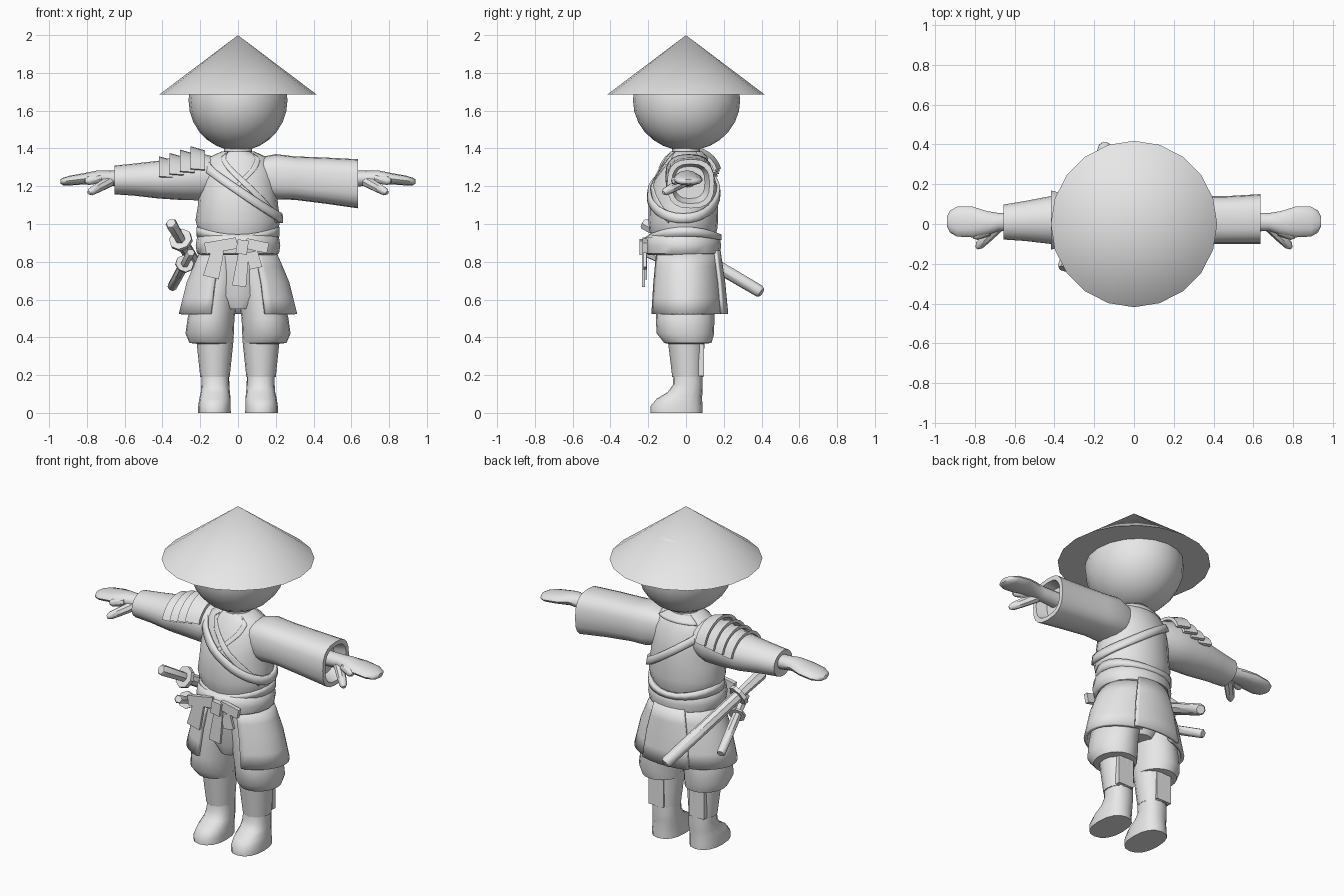
import bpy, bmesh, math
from mathutils import Vector, Matrix

cube = bpy.data.objects.get("Cube")
if cube:
    bpy.data.objects.remove(cube)

grey = bpy.data.materials.new("plain grey")
grey.use_nodes = True
grey.diffuse_color = (0.8, 0.8, 0.8, 1)
grey.node_tree.nodes["Principled BSDF"].inputs["Base Color"].default_value = (0.8, 0.8, 0.8, 1)


def finish(name, bm, angle=40):
    bmesh.ops.recalc_face_normals(bm, faces=bm.faces)
    mesh = bpy.data.meshes.new(name)
    bm.to_mesh(mesh)
    bm.free()
    mesh.materials.append(grey)
    ob = bpy.data.objects.new(name, mesh)
    bpy.context.collection.objects.link(ob)
    bpy.ops.object.select_all(action='DESELECT')
    ob.select_set(True)
    bpy.context.view_layer.objects.active = ob
    bpy.ops.object.shade_smooth_by_angle(angle=math.radians(angle))
    return ob


def bridge(bm, loops):
    n = len(loops[0])
    for p, q in zip(loops, loops[1:]):
        for i in range(n):
            j = (i + 1) % n
            bm.faces.new((p[i], p[j], q[j], q[i]))
    bm.faces.new(loops[0])
    bm.faces.new(loops[-1])


def loft(name, rings, axis='z', side=1, n=20, square=1.0, angle=40):
    """Rings of (x, y, z, a, b) skinned along an axis; side=-1 mirrors in x."""
    bm = bmesh.new()
    loops = []
    for x, y, z, a, b in rings:
        loop = []
        for i in range(n):
            t = 2 * math.pi * i / n
            c, s = math.cos(t), math.sin(t)
            u = a * math.copysign(abs(c) ** square, c)
            v = b * math.copysign(abs(s) ** square, s)
            p = (x + u, y + v, z) if axis == 'z' else (x, y + u, z + v)
            loop.append(bm.verts.new((side * p[0], p[1], p[2])))
        loops.append(loop)
    bridge(bm, loops)
    return finish(name, bm, angle)


def rod(name, start, end, stations, n=8, side=1):
    """Round rod between two points, with (fraction, radius) stations."""
    start, end = Vector(start), Vector(end)
    turn = (end - start).to_track_quat('Z', 'Y')
    bm = bmesh.new()
    loops = []
    for f, r in stations:
        loop = []
        for i in range(n):
            t = 2 * math.pi * i / n
            p = start.lerp(end, f) + turn @ Vector((r * math.cos(t), r * math.sin(t), 0))
            loop.append(bm.verts.new((p.x * side, p.y, p.z)))
        loops.append(loop)
    bridge(bm, loops)
    return finish(name, bm)


def sample(profile, z):
    for p, q in zip(profile, profile[1:]):
        if z <= q[2]:
            f = max(0, (z - p[2]) / (q[2] - p[2]))
            return [u + f * (v - u) for u, v in zip(p, q)]
    return profile[-1]


def wrap(name, profile, t0, t1, low, high, offset=0.012, thick=0.02, steps=16, rows=4):
    """Cloth strip hugging a profile from angle t0 to t1; low/high give its edges."""
    bm = bmesh.new()
    grid = []
    for i in range(steps + 1):
        f = i / steps
        t = math.radians(t0 + f * (t1 - t0))
        col = []
        for k in range(rows + 1):
            z = low(f) + (high(f) - low(f)) * k / rows
            x, y, _, a, b = sample(profile, z)
            col.append(bm.verts.new((x + (a + offset) * math.cos(t), y + (b + offset) * math.sin(t), z)))
        grid.append(col)
    for p, q in zip(grid, grid[1:]):
        for k in range(rows):
            bm.faces.new((p[k], q[k], q[k + 1], p[k + 1]))
    bmesh.ops.remove_doubles(bm, verts=bm.verts, dist=0.0005)
    ob = finish(name, bm)
    mod = ob.modifiers.new("thickness", 'SOLIDIFY')
    mod.thickness = thick
    return ob


def slab(name, centre, size, tilt=0, lean=0, taper=1.0):
    """Small cloth block, tilted in the front plane, narrowing toward the top."""
    bm = bmesh.new()
    bmesh.ops.create_cube(bm, size=1)
    for v in bm.verts:
        if v.co.z > 0:
            v.co.x *= taper
    bm.transform(Matrix.Translation(centre) @ Matrix.Rotation(math.radians(tilt), 4, 'Y')
                 @ Matrix.Rotation(math.radians(lean), 4, 'X') @ Matrix.Diagonal((*size, 1)))
    return finish(name, bm, 30)


# Hat, head and neck
bm = bmesh.new()
bmesh.ops.create_cone(bm, cap_ends=True, segments=20, radius1=0.418, radius2=0, depth=0.315,
                      matrix=Matrix.Translation((0, 0, 1.842)))
finish("straw_hat", bm)
bm = bmesh.new()
bmesh.ops.create_uvsphere(bm, u_segments=20, v_segments=14, radius=1)
bm.transform(Matrix.Translation((0, 0.003, 1.655)) @ Matrix.Diagonal((0.262, 0.284, 0.268, 1)))
finish("head", bm)
loft("neck", [(0, 0, 1.3, .08, .08), (0, 0, 1.44, .07, .07)])

# Jacket body, with collars and shoulder strap
torso = [(0, -.015, .92, .19, .165), (0, -.015, .97, .212, .18), (0, -.015, 1.02, .225, .185),
         (0, -.015, 1.1, .212, .183), (0, -.01, 1.2, .205, .175), (0, 0, 1.29, .2, .14),
         (0, 0, 1.35, .16, .11), (0, 0, 1.385, .085, .08)]
loft("jacket", torso)
wrap("outer_collar", torso, 235, 335, lambda f: 1.355 - .35 * f, lambda f: 1.385 - .33 * f, .006, .012)
wrap("inner_collar", torso, 315, 268, lambda f: 1.345 - .16 * f, lambda f: 1.385 - .17 * f, .003, .01)
wrap("back_collar", torso, 40, 140, lambda f: 1.345, lambda f: 1.385, .006, .012)
middle = lambda f: 1.18 - .15 * math.cos(2 * math.pi * f)
wrap("shoulder_strap", torso, 0, 360, lambda f: middle(f) - .026, lambda f: middle(f) + .026,
     .016, .016, 32, 2)

# Sleeves
loft("right_sleeve", [(.1, .01, 1.25, .1, .1), (.2, .015, 1.25, .13, .125), (.3, .02, 1.245, .125, .118),
                      (.42, .02, 1.235, .12, .1), (.55, .015, 1.235, .1, .085), (.655, .01, 1.233, .088, .076),
                      (.65, .01, 1.235, .06, .055)], 'x', -1)
loft("left_sleeve", [(.1, .01, 1.25, .1, .1), (.2, .015, 1.25, .125, .12), (.3, .02, 1.243, .12, .115),
                     (.46, .02, 1.23, .12, .122), (.635, .025, 1.213, .125, .13), (.635, .025, 1.213, .1, .105),
                     (.57, .02, 1.22, .08, .085)], 'x', 1, square=.75)

# Hands, boots and legs, both sides
for side, label in ((1, "left"), (-1, "right")):
    loft(label + "_hand", [(.54, .01, 1.237, .05, .045), (.68, .01, 1.242, .045, .04), (.74, .005, 1.248, .06, .036),
                           (.81, .01, 1.24, .077, .03), (.89, .012, 1.23, .075, .026), (.925, .012, 1.225, .055, .02),
                           (.94, .012, 1.225, .025, .012)], 'x', side, 12)
    rod(label + "_thumb", (.68, -.01, 1.225), (.79, -.12, 1.165), ((0, .03), (.55, .026), (.88, .022), (1, .01)), 8, side)
    rod(label + "_finger", (.73, -.035, 1.24), (.81, -.065, 1.225), ((0, .025), (.8, .022), (1, .01)), 8, side)
    loft(label + "_trouser_leg", [(.125, 0, .365, .085, .09), (.142, .01, .37, .115, .125), (.15, -.003, .42, .128, .152),
                                  (.143, -.005, .5, .124, .155), (.125, -.005, .6, .12, .155),
                                  (.1, -.005, .72, .11, .15), (.09, -.005, .86, .1, .14)], 'z', side)
    loft(label + "_shin_wrap", [(.122, .01, .19, .078, .083), (.122, 0, .4, .1, .098)], 'z', side, 16)
    loft(label + "_boot", [(.125, -.05, 0, .087, .138), (.125, -.05, .035, .086, .138), (.122, -.035, .075, .083, .12),
                           (.12, -.005, .11, .077, .092), (.12, .01, .15, .074, .078),
                           (.12, .01, .21, .073, .077)], 'z', side, 16, .85)
    slab(label + "_calf_guard", (side * .135, .08, .28), (.1, .03, .17))

# Hips, skirt panels and sash
loft("hips", [(0, -.005, .55, .08, .12), (0, -.005, .62, .18, .145), (0, -.005, .86, .19, .15)])
skirt = [(0, 0, .52, .315, .208), (0, -.002, .7, .27, .193), (0, -.005, .86, .2, .172)]
hem, top = lambda f: .525, lambda f: .86
wrap("left_skirt_panel", skirt, -62, 72, hem, top, 0, .02)
wrap("right_skirt_panel", skirt, 108, 242, hem, top, 0, .02)
wrap("back_skirt_panel", skirt, 62, 118, hem, top, .016, .016)
loft("sash", [(0, -.018, .835, .2, .18), (0, -.018, .845, .217, .198), (0, -.018, .885, .224, .204),
              (0, -.018, .93, .217, .198), (0, -.018, .945, .195, .175)], angle=50)
wrap("sash_upper_fold", skirt, 0, 360, lambda f: .925 + .01 * math.cos(4 * math.pi * f),
     lambda f: .965 + .02 * math.cos(4 * math.pi * f), .02, .025, 24, 1)

# Bow at the front of the sash
slab("bow_knot", (.022, -.228, .878), (.06, .035, .075), 8)
slab("bow_loop_right", (-.09, -.217, .885), (.17, .025, .06), -10)
slab("bow_loop_left", (.1, -.217, .885), (.12, .025, .055), 12)
slab("bow_tail_right", (-.125, -.215, .79), (.085, .018, .15), 14, 0, .8)
slab("bow_tail_middle", (.018, -.225, .76), (.075, .016, .18), 8, 0, .75)
slab("bow_tail_left", (.085, -.218, .81), (.07, .016, .09), -12, 0, .8)

# Layered shoulder guard over the right arm
for i in range(4):
    bm = bmesh.new()
    cols = []
    for k in range(13):
        t = math.radians(15 + 150 * k / 12)
        ring = []
        for x, grow in ((-.175, 0), (-.252, .022), (-.252, .004), (-.175, -.018)):
            r = .15 - .006 * i + grow
            lift = 1.252 - .012 * i
            ring.append(bm.verts.new((x - .055 * i, .02 + r * math.cos(t), lift + (r - .012) * math.sin(t))))
        cols.append(ring)
    bridge(bm, cols)
    finish("shoulder_plate_%d" % (i + 1), bm, 35)


# Long and short swords on the right hip
def sword(name, pommel, tip, guard, thick):
    rod(name + "_handle", pommel, tip, ((0, thick * .8), (.015, thick), (guard, thick * .85)), 6)
    rod(name + "_guard", pommel, tip, ((guard, thick * 1.9), (guard + .03, thick * 1.9)), 8)
    rod(name + "_scabbard", pommel, tip, ((guard, thick), (.5, thick * 1.05), (.98, thick), (1, thick * .75)), 8)


sword("long_sword", (-.355, -.225, 1.005), (-.14, .4, .638), .23, .033)
sword("short_sword", (-.25, -.21, .85), (-.35, .17, .665), .32, .026)
